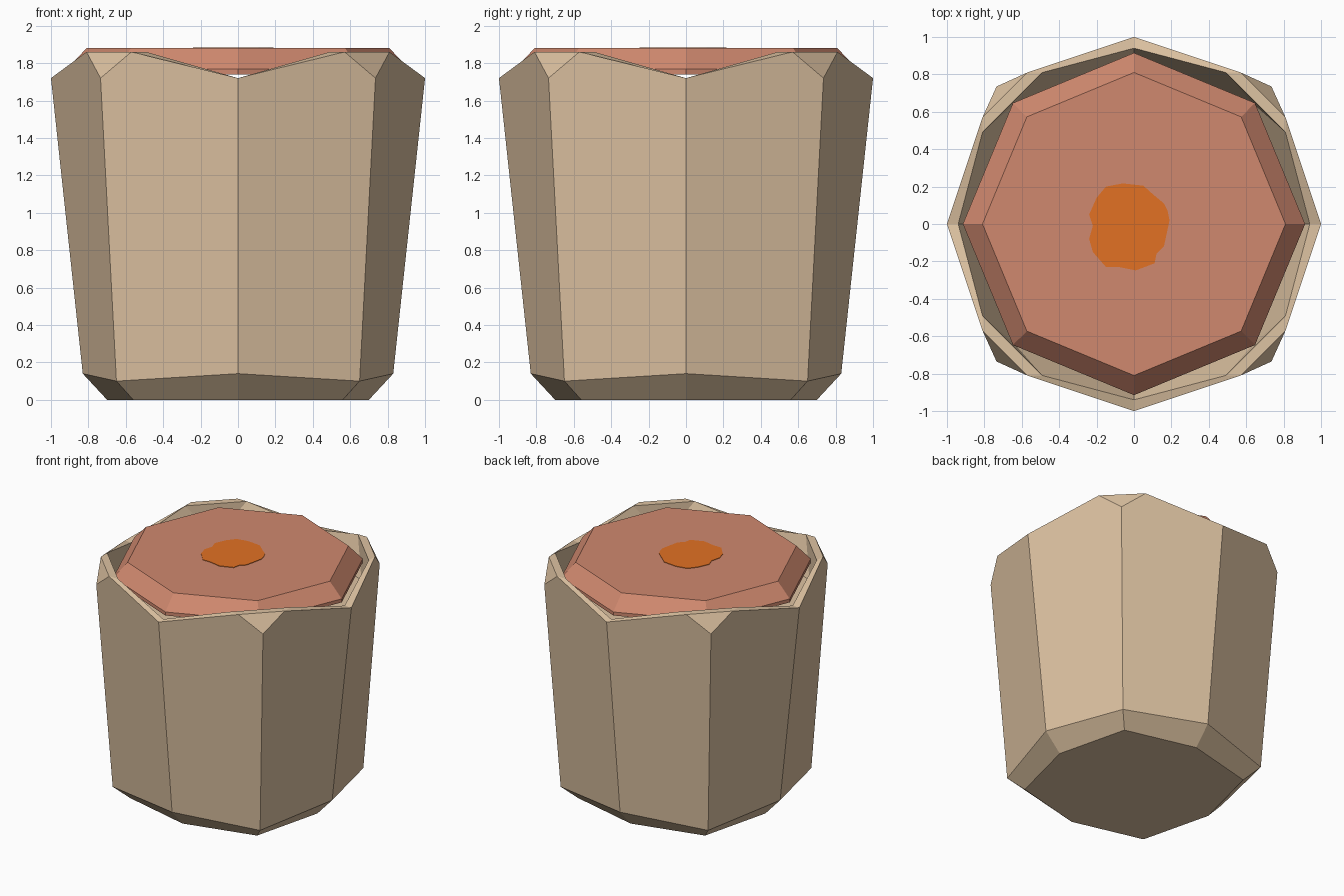
import bpy, math
from mathutils import Matrix, Vector

if "Cube" in bpy.data.objects:
    bpy.data.objects.remove(bpy.data.objects["Cube"])


def material(name, rgb):
    m = bpy.data.materials.new(name)
    lin = [((c / 255 + 0.055) / 1.055) ** 2.4 for c in rgb]
    m.diffuse_color = (*lin, 1)
    m.use_nodes = True
    m.node_tree.nodes["Principled BSDF"].inputs["Base Color"].default_value = m.diffuse_color
    return m


tan = material("tan", (222, 195, 162))
pink = material("terracotta_pink", (208, 137, 111))
orange = material("orange", (226, 113, 36))


def make(name, verts, faces, mat):
    me = bpy.data.meshes.new(name)
    me.from_pydata(verts, [], faces)
    me.materials.append(mat)
    ob = bpy.data.objects.new(name, me)
    bpy.context.collection.objects.link(ob)
    return ob


def weld(ob):
    import bmesh
    bm = bmesh.new()
    bm.from_mesh(ob.data)
    bmesh.ops.remove_doubles(bm, verts=bm.verts, dist=0.0005)
    bmesh.ops.recalc_face_normals(bm, faces=bm.faces)
    bm.to_mesh(ob.data)
    bm.free()


# Pot: one quarter sector, mirrored about its diagonal and turned four times.
p = [Vector(v) for v in (
    (0, 0, 0), (0.70, 0, 0), (0.56, 0.56, 0),              # base
    (0.83, 0, 0.14), (0.65, 0.65, 0.10),                   # lower chamfer
    (1.0, 0, 1.72), (0.735, 0.735, 1.72), (0.81, 0.57, 1.86),  # outer top
    (0.94, 0, 1.72), (0.81, 0.49, 1.86),                   # inner lip
    (0.90, 0, 1.60), (0.64, 0.64, 1.60), (0, 0, 1.60),     # recess floor
    (0.69, 0.69, 1.86), (0.65, 0.65, 1.86))]               # diagonal mid points
half = [(0, 2, 1), (1, 2, 4, 3), (3, 4, 6, 7, 5), (5, 7, 9, 8),
        (7, 6, 13), (7, 13, 14, 9), (8, 9, 11, 10), (9, 14, 11), (10, 11, 12)]
verts, faces = [], []
for k in range(4):
    turn = Matrix.Rotation(k * math.pi / 2, 3, 'Z')
    for flip in (False, True):
        n = len(verts)
        verts += [turn @ (Vector((v.y, v.x, v.z)) if flip else v) for v in p]
        faces += [[n + i for i in (reversed(f) if flip else f)] for f in half]
weld(make("pot_body", verts, faces, tan))

# Filling: octagonal slab with a bevelled top
verts, faces = [], []
for r, z in ((0.915, 1.74), (0.915, 1.768), (0.81, 1.88)):
    verts += [(r * math.cos(i * math.pi / 4), r * math.sin(i * math.pi / 4), z)
              for i in range(8)]
for a in (0, 8):
    faces += [(a + i, a + (i + 1) % 8, a + 8 + (i + 1) % 8, a + 8 + i) for i in range(8)]
faces += [tuple(range(7, -1, -1)), tuple(range(16, 24))]
make("filling", verts, faces, pink)

# Irregular spot: thin plate on the filling
ring = [(0.19, 0.02), (0.18, 0.07), (0.16, 0.11), (0.10, 0.16), (0.05, 0.205),
        (-0.06, 0.217), (-0.15, 0.20), (-0.20, 0.14), (-0.24, 0.05), (-0.22, -0.01),
        (-0.24, -0.08), (-0.22, -0.15), (-0.15, -0.23), (-0.08, -0.23), (0.01, -0.248),
        (0.11, -0.21), (0.12, -0.16), (0.16, -0.12), (0.175, -0.05)]
n = len(ring)
verts = [(x, y, z) for z in (1.878, 1.884) for x, y in ring]
faces = [(i, (i + 1) % n, n + (i + 1) % n, n + i) for i in range(n)]
faces += [tuple(range(n - 1, -1, -1)), tuple(range(n, 2 * n))]
make("centre_spot", verts, faces, orange)
